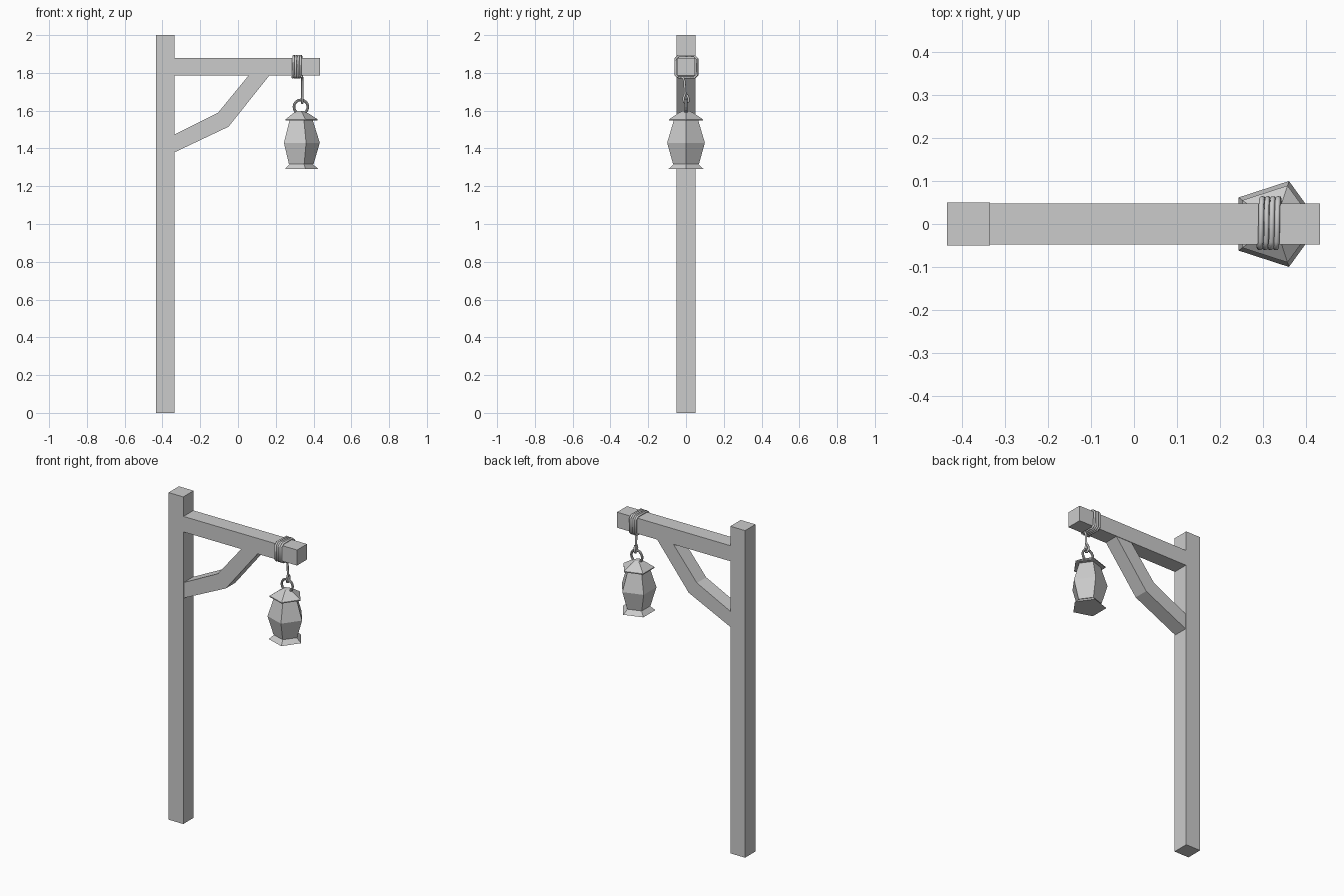
import bpy, bmesh
from math import sin, cos, pi

if "Cube" in bpy.data.objects:
    bpy.data.objects.remove(bpy.data.objects["Cube"])


def make_object(name, bm):
    bmesh.ops.recalc_face_normals(bm, faces=bm.faces)
    mesh = bpy.data.meshes.new(name)
    bm.to_mesh(mesh)
    bm.free()
    obj = bpy.data.objects.new(name, mesh)
    bpy.context.collection.objects.link(obj)
    return obj


def extrude_profile(name, points, half):
    """Extrude an xz outline across y."""
    bm = bmesh.new()
    face = bm.faces.new([bm.verts.new((x, -half, z)) for x, z in points])
    new = bmesh.ops.extrude_face_region(bm, geom=[face])["geom"]
    verts = [v for v in new if isinstance(v, bmesh.types.BMVert)]
    bmesh.ops.translate(bm, verts=verts, vec=(0, 2 * half, 0))
    return make_object(name, bm)


def box(name, x0, x1, z0, z1, half):
    return extrude_profile(name, [(x0, z0), (x1, z0), (x1, z1), (x0, z1)], half)


def pentagon_lathe(name, cx, profile):
    """Five-sided stack of (radius, z) rings, capped at both ends."""
    bm = bmesh.new()
    rings = [[bm.verts.new((cx + r * cos(2 * pi * k / 5), r * sin(2 * pi * k / 5), z))
              for k in range(5)] for r, z in profile]
    for a, b in zip(rings, rings[1:]):
        for k in range(5):
            n = (k + 1) % 5
            bm.faces.new((a[k], a[n], b[n], b[k]))
    bm.faces.new(rings[0][::-1])
    bm.faces.new(rings[-1])
    return make_object(name, bm)


def tube(name, points, radius):
    curve = bpy.data.curves.new(name, "CURVE")
    curve.dimensions = "3D"
    curve.bevel_depth = radius
    curve.bevel_resolution = 1
    curve.use_fill_caps = True
    spline = curve.splines.new("POLY")
    spline.points.add(len(points) - 1)
    for p, co in zip(spline.points, points):
        p.co = (*co, 1)
    obj = bpy.data.objects.new(name, curve)
    bpy.context.collection.objects.link(obj)
    bpy.ops.object.select_all(action="DESELECT")
    obj.select_set(True)
    bpy.context.view_layer.objects.active = obj
    bpy.ops.object.convert(target="MESH")
    return obj


# Timber frame
box("post", -0.435, -0.335, 0, 2, 0.05)
box("beam", -0.335, 0.433, 1.785, 1.88, 0.048)
extrude_profile("brace", [(-0.335, 1.38), (-0.05, 1.515), (0.165, 1.785),
                          (0.055, 1.785), (-0.105, 1.59), (-0.335, 1.475)], 0.045)

# Five-sided lantern
LX = 0.328
pentagon_lathe("lantern_base", LX, [(0.099, 1.29), (0.068, 1.317)])
pentagon_lathe("lantern_body", LX, [(0.072, 1.317), (0.105, 1.43), (0.067, 1.552)])
pentagon_lathe("lantern_roof", LX, [(0.094, 1.548), (0.094, 1.554),
                                    (0.046, 1.585), (0.02, 1.598)])

# Ring handle standing in the xz plane
bpy.ops.mesh.primitive_torus_add(location=(LX + 0.005, 0, 1.62), rotation=(pi / 2, 0, 0),
                                 major_radius=0.037, minor_radius=0.007,
                                 major_segments=16, minor_segments=8)
bpy.context.object.name = "lantern_ring"

# Rope wound around the beam, then dropping to a hook through the ring
A, B, TURNS = 0.057, 0.042, 4
loop = [(-B, -A), (-A, -B), (-A, B), (-B, A), (B, A), (A, B), (A, -B), (B, -A)]
rope = [(0.29 + 0.05 * i / (8 * TURNS), loop[i % 8][0] + 0.002, 1.832 + loop[i % 8][1])
        for i in range(8 * TURNS + 1)]
rope += [(0.341, -0.015, 1.774), (0.341, -0.008, 1.755), (0.341, -0.004, 1.69),
         (0.34, -0.014, 1.665), (0.34, -0.01, 1.645), (0.34, 0.002, 1.64),
         (0.34, 0.013, 1.65), (0.34, 0.012, 1.668), (0.34, 0.004, 1.685)]
tube("rope", rope, 0.0065)
